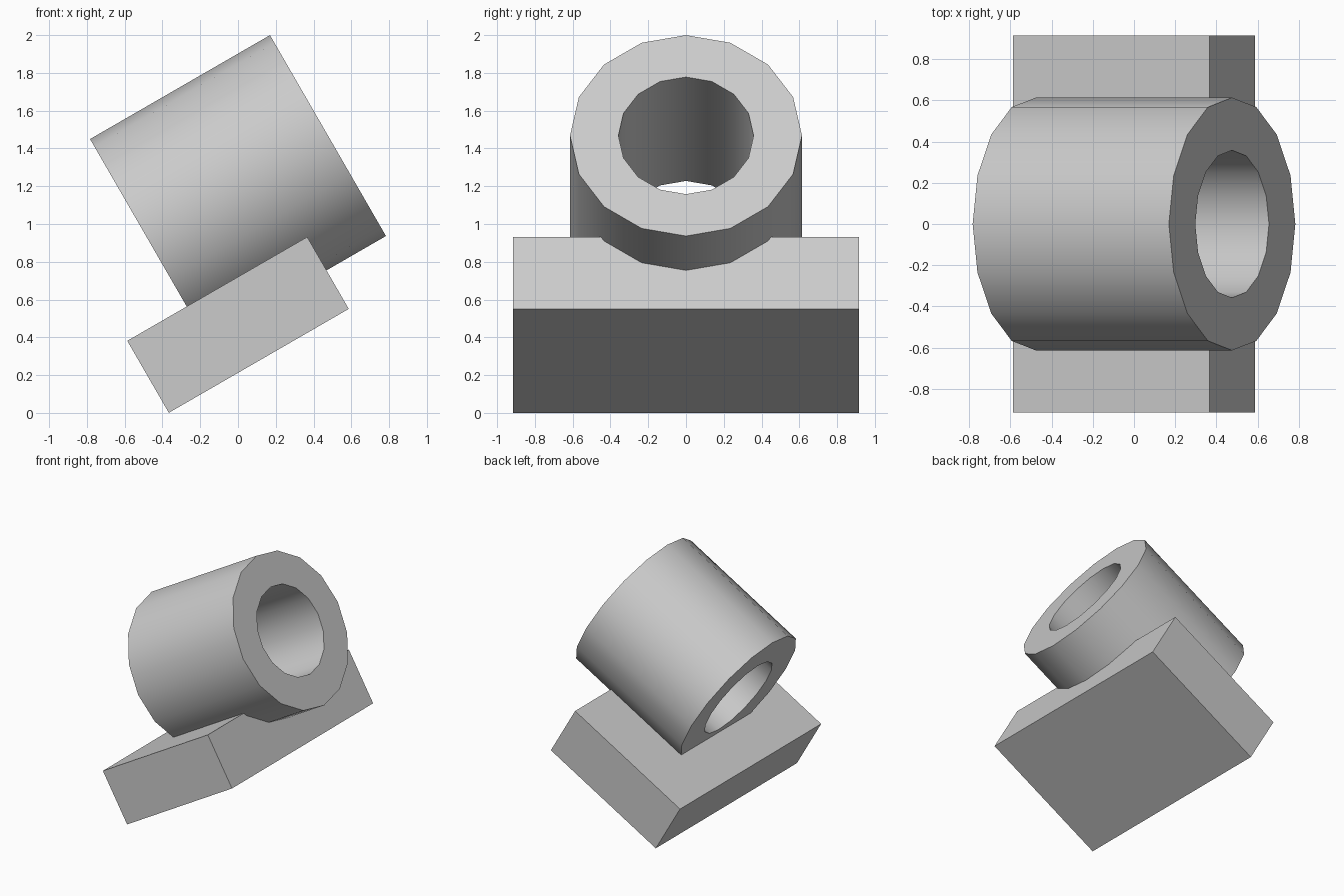
import bpy, bmesh, math
from mathutils import Matrix, Vector

cube = bpy.data.objects.get("Cube")
if cube:
    bpy.data.objects.remove(cube, do_unlink=True)

TILT = math.radians(-30)
LENGTH = 1.1
SIDES = 16

grey = bpy.data.materials.new("plain_grey")
grey.use_nodes = True
colour = (0.6, 0.6, 0.6, 1)
grey.diffuse_color = colour
grey.node_tree.nodes["Principled BSDF"].inputs["Base Color"].default_value = colour


def add_part(name, bm, height):
    """Turn a bmesh into a tilted object centred at the given height."""
    bmesh.ops.recalc_face_normals(bm, faces=bm.faces)
    mesh = bpy.data.meshes.new(name)
    bm.to_mesh(mesh)
    bm.free()
    mesh.materials.append(grey)
    obj = bpy.data.objects.new(name, mesh)
    bpy.context.collection.objects.link(obj)
    obj.location.z = height
    obj.rotation_euler.y = TILT
    return obj


# Base block
bm = bmesh.new()
bmesh.ops.create_cube(bm, size=1, matrix=Matrix.Diagonal((LENGTH, 1.83, 0.44, 1)))
add_part("base_block", bm, 0.466)

# Hollow tube: a rectangular wall section spun around the x axis
bm = bmesh.new()
half, outer, inner = LENGTH / 2, 0.614, 0.358
section = [(-half, inner), (half, inner), (half, outer), (-half, outer)]
verts = [bm.verts.new((x, 0, r)) for x, r in section]
edges = [bm.edges.new((verts[i], verts[i - 1])) for i in range(4)]
bmesh.ops.spin(bm, geom=verts + edges, cent=Vector(), axis=(1, 0, 0),
               angle=math.tau, steps=SIDES, use_merge=True)
bmesh.ops.remove_doubles(bm, verts=bm.verts, dist=0.0001)
tube = add_part("tube", bm, 1.193)

# Smooth walls with crisp rims
bpy.ops.object.select_all(action='DESELECT')
tube.select_set(True)
bpy.context.view_layer.objects.active = tube
bpy.ops.object.shade_smooth_by_angle(angle=math.radians(30))
